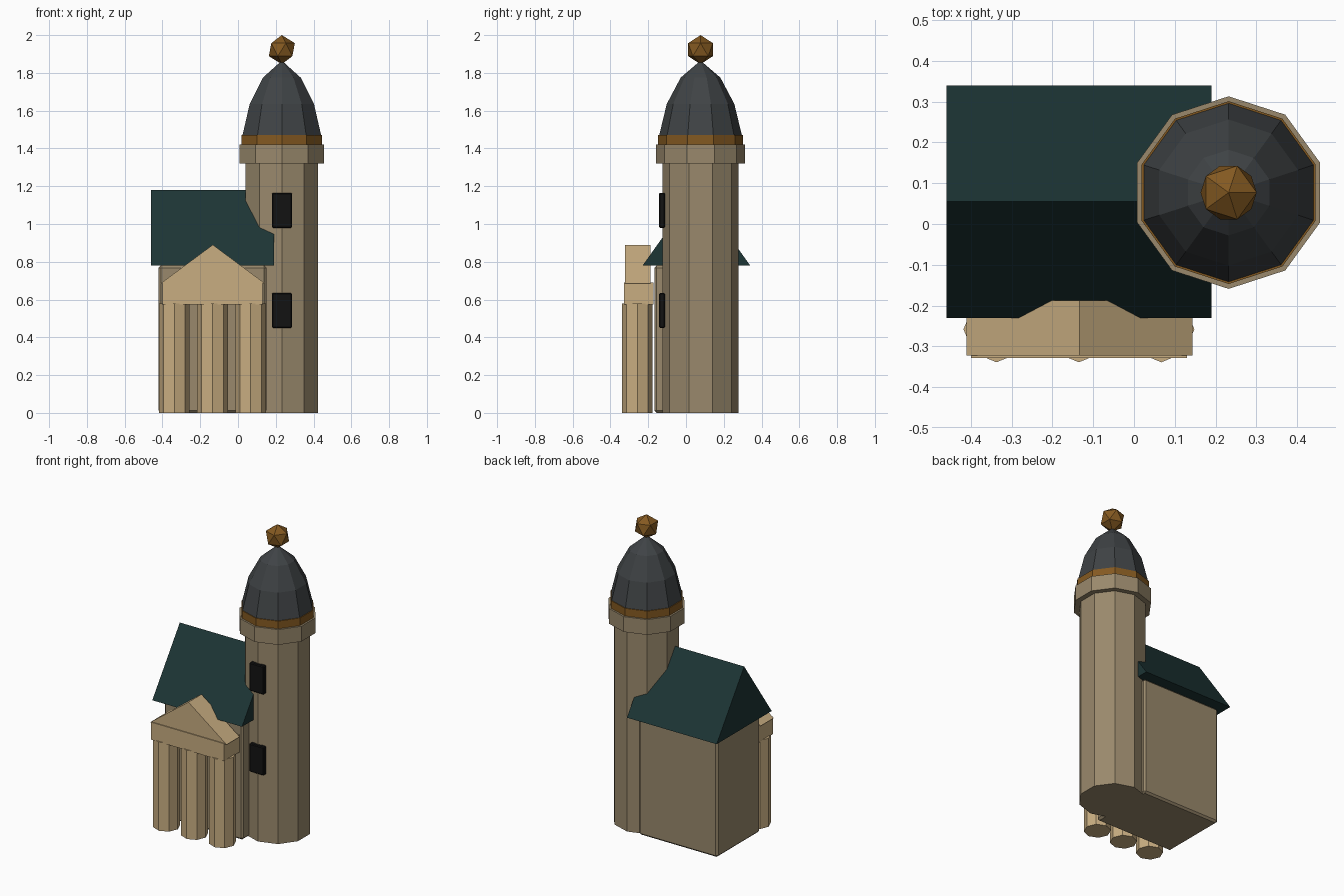
import bpy, bmesh, math

if "Cube" in bpy.data.objects:
    bpy.data.objects.remove(bpy.data.objects["Cube"])

def material(name, rgb):
    m = bpy.data.materials.new(name)
    m.diffuse_color = (*rgb, 1)
    m.use_nodes = True
    m.node_tree.nodes["Principled BSDF"].inputs["Base Color"].default_value = m.diffuse_color
    return m

STONE = material("stone", (0.32, 0.25, 0.15))
PALE = material("pale_stone", (0.58, 0.42, 0.22))
ROOF = material("green_roof", (0.012, 0.035, 0.035))
SLATE = material("slate", (0.05, 0.056, 0.06))
GOLD = material("gold", (0.23, 0.10, 0.015))
DARK = material("window_dark", (0.006, 0.006, 0.006))

def finish(name, bm, mat, bevel=0):
    bmesh.ops.recalc_face_normals(bm, faces=bm.faces)
    me = bpy.data.meshes.new(name)
    bm.to_mesh(me)
    bm.free()
    me.materials.append(mat)
    ob = bpy.data.objects.new(name, me)
    bpy.context.collection.objects.link(ob)
    if bevel:
        mod = ob.modifiers.new("bevel", 'BEVEL')
        mod.width, mod.segments = bevel, 1
    return ob

def lathe(name, cx, cy, profile, n, mat):
    """Faceted solid from (radius, z) pairs, with a corner on +y."""
    bm = bmesh.new()
    rings = []
    for r, z in profile:
        if r == 0:
            rings.append([bm.verts.new((cx, cy, z))] * n)
        else:
            rings.append([bm.verts.new((cx + r * math.sin(2 * math.pi * i / n),
                                        cy + r * math.cos(2 * math.pi * i / n), z))
                          for i in range(n)])
    for a, b in zip(rings, rings[1:]):
        for i in range(n):
            j = (i + 1) % n
            bm.faces.new(list(dict.fromkeys((a[i], a[j], b[j], b[i]))))
    for ring in (rings[0], rings[-1]):
        if len(set(ring)) == n:
            bm.faces.new(ring)
    return finish(name, bm, mat)

def prism(name, start, end, mat, bevel=0):
    """Solid between two matching outlines."""
    bm = bmesh.new()
    a = [bm.verts.new(p) for p in start]
    b = [bm.verts.new(p) for p in end]
    bm.faces.new(a)
    bm.faces.new(b)
    for i in range(len(a)):
        j = (i + 1) % len(a)
        bm.faces.new((a[i], a[j], b[j], b[i]))
    return finish(name, bm, mat, bevel)

def box(name, x0, x1, y0, y1, z0, z1, mat, bevel=0):
    base = [(x0, y0), (x1, y0), (x1, y1), (x0, y1)]
    return prism(name, [(*p, z0) for p in base], [(*p, z1) for p in base], mat, bevel)

# Ten-sided tower with cornice, band, dome and finial
TX, TY = 0.232, 0.077
lathe("tower_shaft", TX, TY, [(0.202, 0), (0.202, 1.33)], 10, STONE)
lathe("tower_cornice", TX, TY, [(0.236, 1.32), (0.236, 1.42)], 10, STONE)
lathe("dome_band", TX, TY, [(0.224, 1.42), (0.224, 1.47)], 10, GOLD)
lathe("dome", TX, TY, [(0.220, 1.465), (0.179, 1.635), (0.105, 1.775), (0, 1.865)], 10, SLATE)
bm = bmesh.new()
bmesh.ops.create_icosphere(bm, subdivisions=1, radius=0.077)
bmesh.ops.translate(bm, verts=bm.verts, vec=(TX, TY, 1.923))
finish("finial", bm, GOLD)

# Tower windows
for name, z in (("lower_window", 0.45), ("upper_window", 0.98)):
    box(name, 0.18, 0.285, -0.142, -0.112, z, z + 0.185, DARK, 0.005)

# Hall and its gabled roof, ridge along x
box("hall", -0.42, 0.15, -0.167, 0.277, 0, 0.78, STONE, 0.012)
gable = [(-0.23, 0.78), (0.34, 0.78), (0.055, 1.18)]
prism("hall_roof", [(-0.46, *p) for p in gable], [(0.19, *p) for p in gable], ROOF)

# Portico: three octagonal columns, entablature and pediment
for i, x in enumerate((-0.337, -0.135, 0.067)):
    lathe(f"column_{i + 1}", x, -0.258, [(0.081, 0), (0.081, 0.58)], 8, PALE)
box("entablature", -0.40, 0.13, -0.328, -0.172, 0.575, 0.69, PALE)
tri = [(-0.41, 0.685), (0.143, 0.685), (-0.1335, 0.89)]
prism("pediment", [(x, -0.322, z) for x, z in tri], [(x, -0.187, z) for x, z in tri], PALE)
